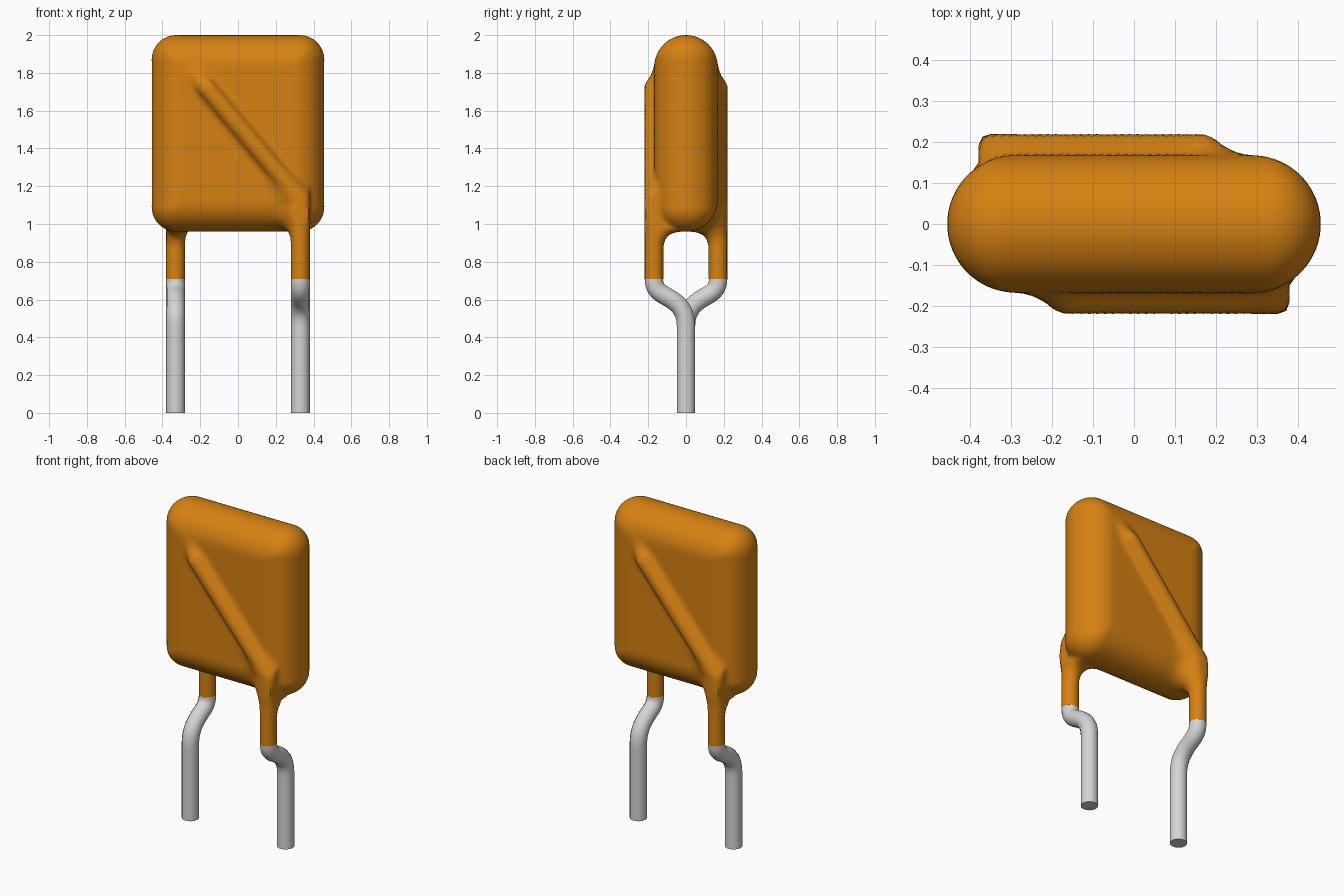
import bpy, bmesh, math
from mathutils import Vector

cube = bpy.data.objects.get("Cube")
if cube:
    bpy.data.objects.remove(cube, do_unlink=True)


def material(name, rgb):
    m = bpy.data.materials.new(name)
    m.use_nodes = True
    m.diffuse_color = (*rgb, 1)
    b = m.node_tree.nodes["Principled BSDF"]
    b.inputs["Base Color"].default_value = (*rgb, 1)
    b.inputs["Roughness"].default_value = 0.5
    return m


orange = material("orange coating", (0.67, 0.22, 0.006))
silver = material("silver wire", (0.66, 0.66, 0.66))

HX, HZ, ZC = 0.457, 0.52, 1.48      # body half width, half height, centre height
HY, CORNER = 0.168, 0.13            # body half thickness, corner radius
R, LX, LY = 0.05, 0.33, 0.17        # wire radius and position
CUT = 0.71                          # height where the coating ends

# Path of the coated wire: up the leg, diagonally over the face, sinking into it
PATH = [Vector(p) for p in ((LX, -LY, 0.55), (LX, -LY, 1.13),
                            (-0.165, -LY, 1.72), (-0.25, -0.105, 1.82))]


def body_distance(x, y, z):
    a, b = abs(x) - HX + CORNER, abs(z - ZC) - HZ + CORNER
    d = min(max(a, b), 0) + math.hypot(max(a, 0), max(b, 0)) - CORNER
    return math.hypot(max(d + HY, 0), y) - HY


def wire_distance(p):
    best = 9.0
    for a, b in zip(PATH, PATH[1:]):
        ab = b - a
        t = min(max((p - a).dot(ab) / ab.length_squared, 0), 1)
        best = min(best, (p - a - ab * t).length)
    return best - R


def coat_distance(p):
    """Body and wire joined with a round fillet, wide at the leg, small above."""
    x, y, z = p
    if y > 0:                       # back is the front turned half way round
        x, y = -x, -y
    body = body_distance(x, y, z)
    wire = wire_distance(Vector((x, y, z)))
    t = min(max((z - 1.0) / 0.3, 0), 1)
    k = 0.12 - 0.095 * t * t * (3 - 2 * t)
    blend = max(k, min(body, wire)) - math.hypot(max(k - body, 0), max(k - wire, 0))
    return min(body, max(blend, x - LX - R, -y - LY - R))


def project(verts):
    e = 0.002
    for v in verts:
        for _ in range(2):
            d = coat_distance(v.co)
            if abs(d) < 0.0003:
                break
            g = Vector([(coat_distance(v.co + Vector(o) * e) - d) / e
                        for o in ((1, 0, 0), (0, 1, 0), (0, 0, 1))])
            step = g * (d / max(g.length_squared, 0.3))
            if step.length > 0.04:
                step *= 0.04 / step.length
            v.co -= step


# Coated body: rough block and wires, fused, then fitted to the filleted surface
bm = bmesh.new()
bmesh.ops.create_cube(bm, size=2)
for v in bm.verts:
    v.co = Vector((v.co.x * HX, v.co.y * HY, v.co.z * HZ + ZC))
bmesh.ops.bevel(bm, geom=bm.edges[:], offset=0.12, segments=4, profile=0.5, affect='EDGES')
for s in (1, -1):
    pts = [Vector((p.x * s, p.y * s, p.z)) for p in PATH]
    for a, b in zip(pts, pts[1:]):
        d = b - a
        mat = d.to_track_quat('Z', 'Y').to_matrix().to_4x4()
        mat.translation = (a + b) / 2
        bmesh.ops.create_cone(bm, cap_ends=True, segments=20, radius1=R, radius2=R,
                              depth=d.length + 0.03, matrix=mat)
mesh = bpy.data.meshes.new("coated_body")
bm.to_mesh(mesh)
bm.free()
coat = bpy.data.objects.new("coated_body", mesh)
bpy.context.collection.objects.link(coat)
mod = coat.modifiers.new("fuse", 'REMESH')
mod.mode = 'VOXEL'
mod.voxel_size = 0.02
bpy.ops.object.select_all(action='DESELECT')
coat.select_set(True)
bpy.context.view_layer.objects.active = coat
bpy.ops.object.modifier_apply(modifier=mod.name)

bm = bmesh.new()
bm.from_mesh(coat.data)
for _ in range(3):
    project(bm.verts)
    bmesh.ops.smooth_vert(bm, verts=bm.verts[:], factor=0.5,
                          use_axis_x=True, use_axis_y=True, use_axis_z=True)
project(bm.verts)
# Trim the coating square where the bare wire begins
bmesh.ops.bisect_plane(bm, geom=bm.verts[:] + bm.edges[:] + bm.faces[:],
                       plane_co=(0, 0, CUT), plane_no=(0, 0, 1), clear_inner=True)
bm.to_mesh(coat.data)
bm.free()
coat.data.materials.clear()
coat.data.materials.append(orange)
bpy.ops.object.shade_smooth_by_angle(angle=math.radians(40))


# Bare wires: an S-bend from the coating to the centre plane, then straight down
def lead(name, s):
    cu = bpy.data.curves.new(name, 'CURVE')
    cu.dimensions = '3D'
    cu.bevel_depth = R
    cu.bevel_resolution = 5
    cu.use_fill_caps = True
    cu.resolution_u = 10
    sp = cu.splines.new('BEZIER')
    # (y, z) of point, then handle direction
    pts = [(-LY, CUT, 0, -0.065), (-0.085, 0.605, 0.045, -0.027),
           (0, 0.46, 0, -0.08), (0, 0, 0, -0.08)]
    sp.bezier_points.add(len(pts) - 1)
    for bp, (y, z, dy, dz) in zip(sp.bezier_points, pts):
        bp.handle_left_type = bp.handle_right_type = 'FREE'
        bp.co = (LX * s, y * s, z)
        bp.handle_left = (LX * s, (y - dy) * s, z - dz)
        bp.handle_right = (LX * s, (y + dy) * s, z + dz)
    cu.materials.append(silver)
    ob = bpy.data.objects.new(name, cu)
    bpy.context.collection.objects.link(ob)
    bpy.ops.object.select_all(action='DESELECT')
    ob.select_set(True)
    bpy.context.view_layer.objects.active = ob
    bpy.ops.object.convert(target='MESH')
    bpy.ops.object.shade_smooth_by_angle(angle=math.radians(40))


lead("left_lead", 1)
lead("right_lead", -1)
